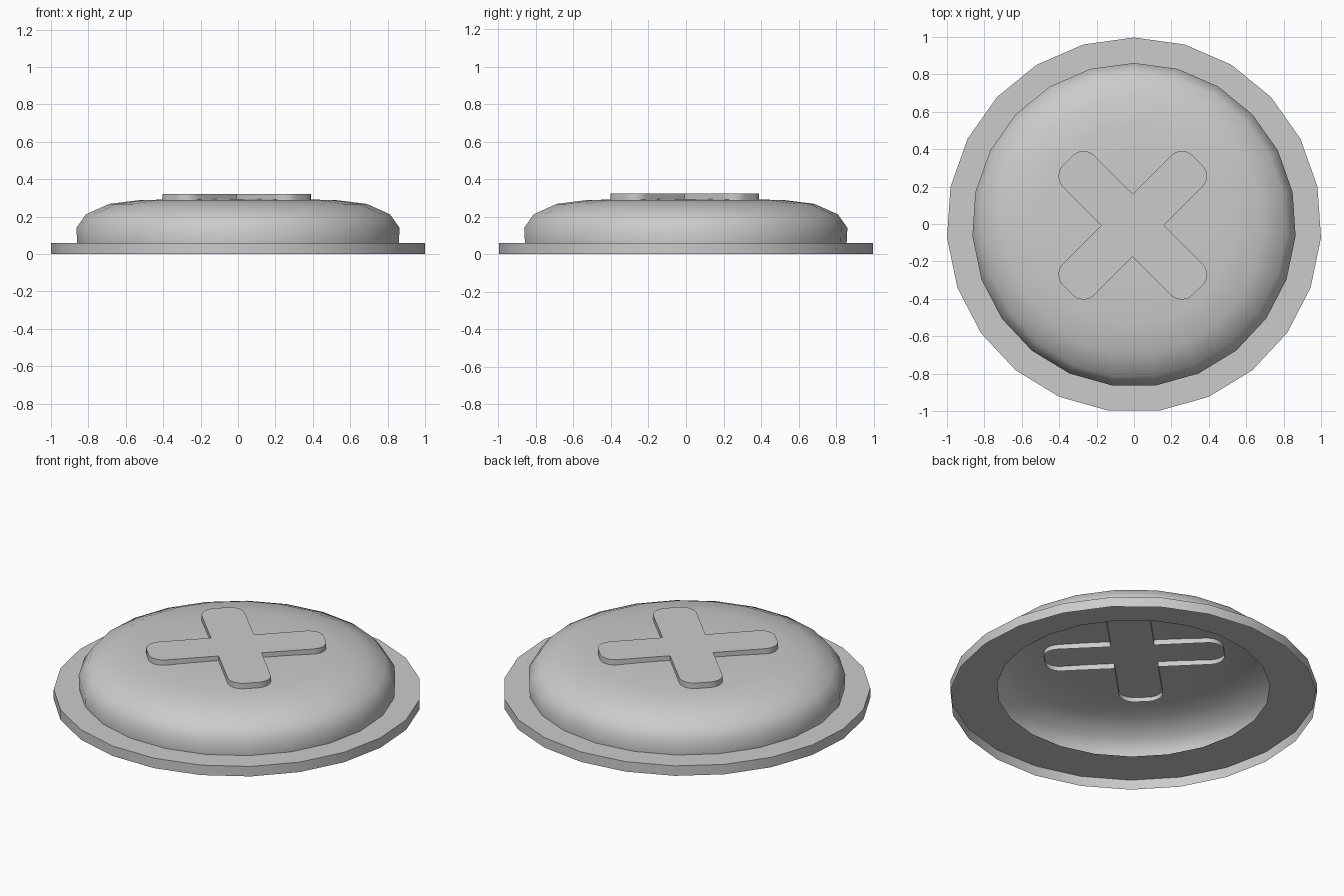
import bpy, bmesh, math

if "Cube" in bpy.data.objects:
    bpy.data.objects.remove(bpy.data.objects["Cube"])

SIDES = 23
OFFSET_Y = -0.005


def finish(bm, name, angle):
    bmesh.ops.remove_doubles(bm, verts=bm.verts, dist=1e-5)
    mesh = bpy.data.meshes.new(name)
    bm.to_mesh(mesh)
    bm.free()
    ob = bpy.data.objects.new(name, mesh)
    bpy.context.collection.objects.link(ob)
    bpy.ops.object.select_all(action='DESELECT')
    ob.select_set(True)
    bpy.context.view_layer.objects.active = ob
    bpy.ops.object.shade_smooth_by_angle(angle=math.radians(angle))
    return ob


def lathe(name, profile, angle):
    """Revolve (radius, z) points, listed from the bottom up, into an open sheet."""
    bm = bmesh.new()
    rings = []
    for r, z in profile:
        ring = []
        for k in range(SIDES):
            a = math.pi / 2 + k * math.tau / SIDES
            ring.append(bm.verts.new((r * math.cos(a), r * math.sin(a) + OFFSET_Y, z)))
        rings.append(ring)
    for lo, hi in zip(rings, rings[1:]):
        for k in range(SIDES):
            n = (k + 1) % SIDES
            bm.faces.new((lo[k], lo[n], hi[n], hi[k]))
    if profile[-1][0] < 0.4:
        bm.faces.new(rings[-1])
    return finish(bm, name, angle)


# Base flange: outer wall and flat top, open underneath
lathe("base_flange", [(1.002, 0), (1.002, 0.06), (0.86, 0.06)], 40)

# Hollow domed cap with an inward lip at the bottom
lathe("domed_cap", [(0.745, 0.06), (0.862, 0.06), (0.866, 0.14), (0.815, 0.212),
                    (0.69, 0.268), (0.53, 0.288), (0.28, 0.294)], 50)

# Raised diagonal cross with rounded arm ends, open underneath
HALF_W, LENGTH, RADIUS, STEPS = 0.119, 0.491, 0.083, 6
arm = [(HALF_W, -HALF_W)]
for side in (-1, 1):
    for i in range(STEPS + 1):
        t = math.pi / 2 * i / STEPS + (-math.pi / 2 if side < 0 else 0)
        arm.append((LENGTH - RADIUS + RADIUS * math.cos(t),
                    side * (HALF_W - RADIUS) + RADIUS * math.sin(t)))
bm = bmesh.new()
low, high = [], []
for q in range(4):
    a = math.pi / 4 + q * math.pi / 2
    c, s = math.cos(a), math.sin(a)
    for x, y in arm:
        px, py = x * c - y * s - 0.007, x * s + y * c - 0.007
        low.append(bm.verts.new((px, py, 0.262)))
        high.append(bm.verts.new((px, py, 0.322)))
bm.faces.new(high)
for i in range(len(low)):
    j = (i + 1) % len(low)
    bm.faces.new((low[i], low[j], high[j], high[i]))
finish(bm, "raised_cross", 40)
